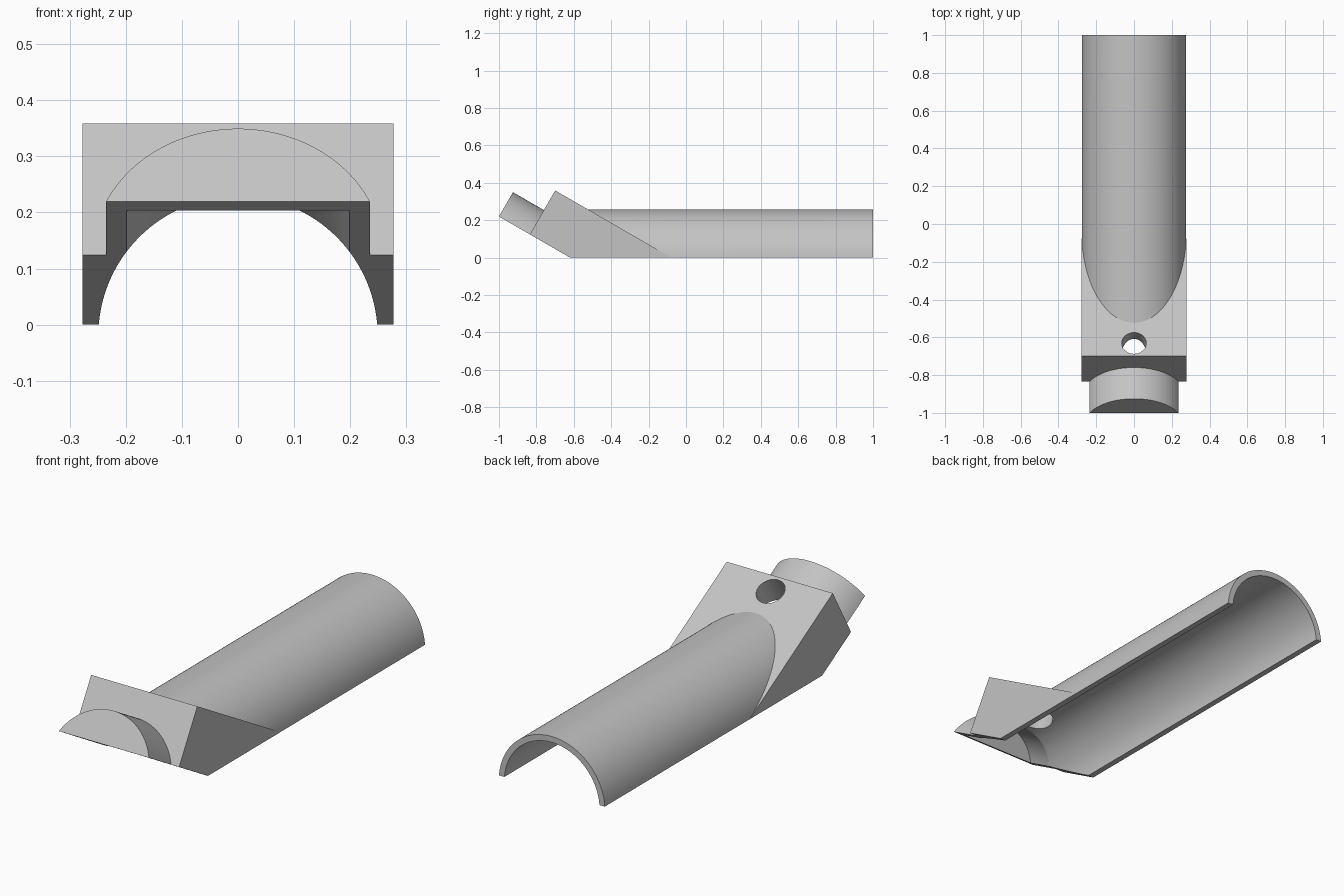
import bpy, bmesh, math
from mathutils import Matrix, Vector

cube = bpy.data.objects.get("Cube")
if cube:
    bpy.data.objects.remove(cube, do_unlink=True)

grey = bpy.data.materials.new("light grey")
grey.use_nodes = True
grey.diffuse_color = (0.55, 0.55, 0.55, 1)
grey.node_tree.nodes["Principled BSDF"].inputs["Base Color"].default_value = grey.diffuse_color

KNEE = Vector((0, -0.62, 0))          # where the floor line bends upward
TILT = Matrix.Translation(KNEE) @ Matrix.Rotation(math.radians(-30), 4, 'X')
FLAT = Matrix.Identity(4)


def prism(name, points, sweep, frame=FLAT):
    """Closed profile swept along a vector, placed in the given frame."""
    bm = bmesh.new()
    face = bm.faces.new([bm.verts.new(p) for p in points])
    new = bmesh.ops.extrude_face_region(bm, geom=[face])["geom"]
    bmesh.ops.translate(bm, vec=sweep, verts=[v for v in new if isinstance(v, bmesh.types.BMVert)])
    bmesh.ops.recalc_face_normals(bm, faces=bm.faces)
    bm.transform(frame)
    mesh = bpy.data.meshes.new(name)
    bm.to_mesh(mesh)
    bm.free()
    mesh.materials.append(grey)
    ob = bpy.data.objects.new(name, mesh)
    bpy.context.collection.objects.link(ob)
    return ob


def arch(radius, drop, y, steps=64):
    """Circle segment above the base line; its centre lies 'drop' below it."""
    a = math.asin(drop / radius)
    angles = [a + (math.pi - 2 * a) * i / steps for i in range(steps + 1)]
    return [(radius * math.cos(t), y, radius * math.sin(t) - drop) for t in angles]


def circle(radius, drop, y, steps=128):
    angles = [2 * math.pi * i / steps for i in range(steps)]
    return [(radius * math.cos(t), y, radius * math.sin(t) - drop) for t in angles]


def boolean(target, other, operation):
    mod = target.modifiers.new(other.name, 'BOOLEAN')
    mod.operation = operation
    mod.solver = 'EXACT'
    mod.object = other
    bpy.context.view_layer.objects.active = target
    bpy.ops.object.modifier_apply(modifier=mod.name)
    bpy.data.objects.remove(other, do_unlink=True)


# Half-round trough
body = prism("trough_with_angled_socket", arch(0.277, 0.02, -0.55), (0, 1.55, 0))

# Angled block, level underneath behind the knee
front_low = TILT @ Vector((0, -0.248, 0))
front_high = TILT @ Vector((0, -0.248, 0.271))
rear = Vector((0, front_high.y + front_high.z * math.sqrt(3), 0))
side = [p + Vector((-0.277, 0, 0)) for p in (KNEE, front_low, front_high, rear)]
block = prism("angled_block", side, (0.554, 0, 0))

# Rounded stub leaving the block face
stub = prism("stub", arch(0.259, 0.109, -0.439), (0, 0.3, 0), TILT)

# Hollows: long bore, stub cavity and round hole in the sloping top
bore = prism("bore", circle(0.249, 0.02, -0.85), (0, 2, 0))
cavity = prism("stub_cavity", circle(0.227, 0.109, -0.407), (0, 0.45, 0), TILT)
ring = [(x, z - 0.169, 0.1) for x, _, z in circle(0.065, 0, 0, 48)]
hole = prism("round_hole", ring, (0, 0, 0.25), TILT)

for part in (block, stub):
    boolean(body, part, 'UNION')
for cutter in (bore, cavity, hole):
    boolean(body, cutter, 'DIFFERENCE')

# Smooth curves, crisp edges
bpy.ops.object.select_all(action='DESELECT')
body.select_set(True)
bpy.context.view_layer.objects.active = body
bpy.ops.object.shade_smooth_by_angle(angle=math.radians(15))
